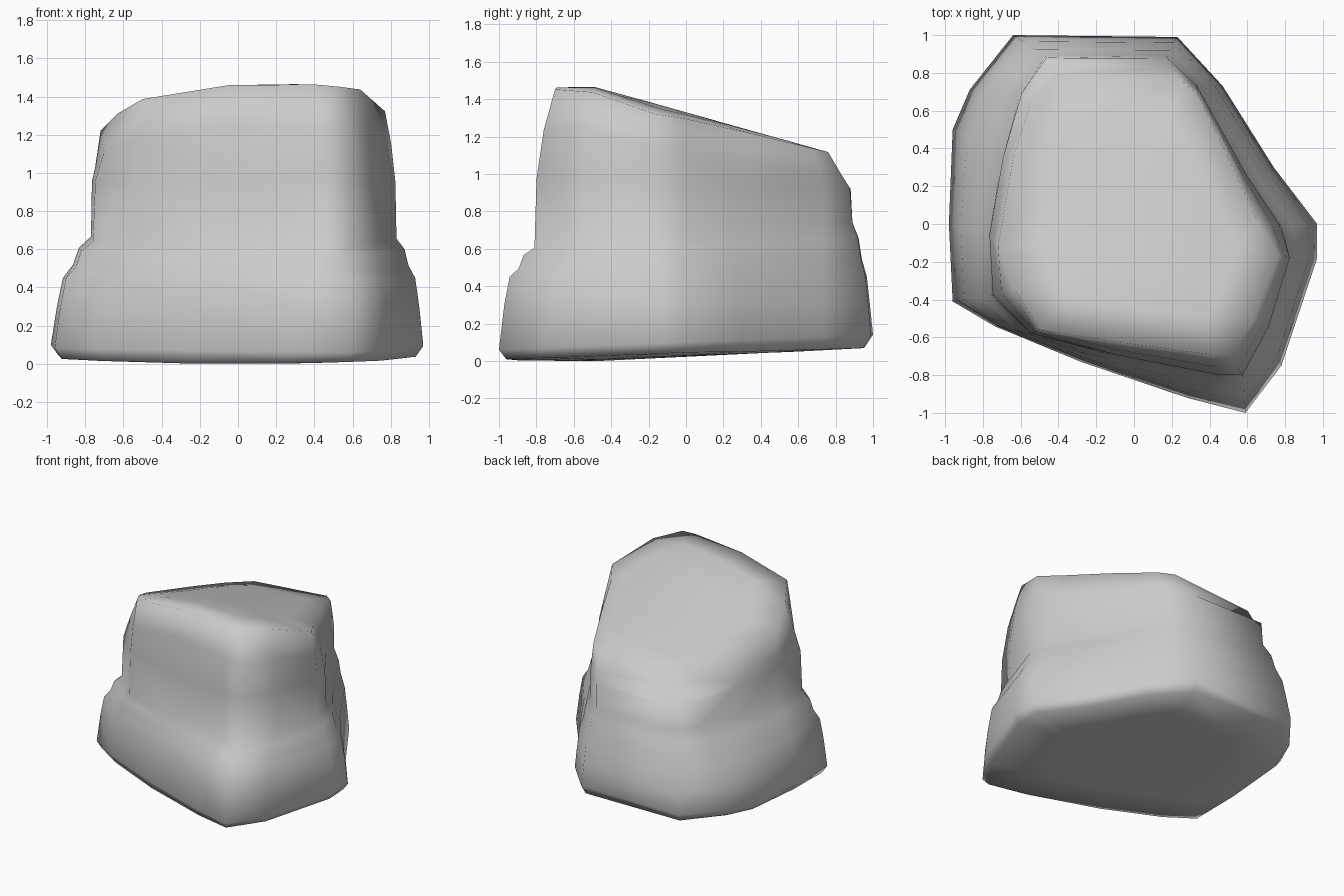
import bpy
import bmesh
from mathutils import Vector

default_cube = bpy.data.objects.get("Cube")
if default_cube:
    bpy.data.objects.remove(default_cube, do_unlink=True)

# Matching outlines, clockwise from the back: foot, upper wall and crown edge
FOOT = [(-.64, 1), (.23, .99), (.47, .73), (.74, .3), (.97, 0), (.97, -.18),
        (.78, -.75), (.59, -1), (.28, -.92), (-.28, -.73), (-.74, -.54),
        (-.96, -.41), (-.98, 0), (-.96, .5), (-.87, .71)]
WALL = [(-.47, .89), (.17, .89), (.33, .74), (.6, .26), (.78, 0), (.83, -.18),
        (.72, -.55), (.58, -.81), (.45, -.81), (-.1, -.7), (-.55, -.58),
        (-.76, -.38), (-.77, -.05), (-.7, .35), (-.6, .7)]
CROWN = [(-.41, .79), (.25, .76), (.34, .68), (.5, .35), (.66, 0), (.77, -.17),
         (.64, -.5), (.52, -.7), (.4, -.69), (-.05, -.63), (-.5, -.56),
         (-.63, -.35), (-.72, -.12), (-.64, .35), (-.55, .63)]


def blend(first, second, amount):
    """Mix two outlines point by point."""
    return [Vector(a).lerp(Vector(b), amount) for a, b in zip(first, second)]


def shrink(outline, factor):
    """Scale an outline about its own middle."""
    points = [Vector(p) for p in outline]
    middle = sum(points, Vector((0, 0))) / len(points)
    return [middle.lerp(p, factor) for p in points]


def crown_height(x, y):
    """Top surface: slopes down to the back and falls away to both sides."""
    return min(1.47, 1.33 - .28 * y) - .17 * (x - .2) ** 2


def underside_height(x, y):
    """Underside: lifts to the back and a little to both sides."""
    return max(0, .02 + .05 * y) + .03 * x * x


def tilted(height, slope):
    """Height of a band that rises or falls towards the back."""
    return lambda x, y: height + slope * y


def below_crown(drop, slope):
    """Height of a band hanging under the crown, closer to it at the back."""
    return lambda x, y: crown_height(x, y) - drop + slope * y


# Bands of the rock from underside to top: outline and height rule
bands = [
    (shrink(FOOT, .6), underside_height),
    (shrink(FOOT, .96), underside_height),
    (FOOT, tilted(.1, .04)),
    (blend(FOOT, WALL, .15), tilted(.3, 0)),
    (blend(FOOT, WALL, .3), tilted(.45, 0)),
    (blend(FOOT, WALL, .55), tilted(.52, .03)),
    (blend(FOOT, WALL, .7), tilted(.61, .05)),
    (WALL, tilted(.67, .08)),
    (blend(WALL, CROWN, .1), tilted(.95, -.03)),
    (blend(WALL, CROWN, .45), below_crown(.16, .07)),
    (CROWN, crown_height),
    (shrink(CROWN, .7), crown_height),
    (shrink(CROWN, .3), crown_height),
]

bm = bmesh.new()
rings = []
for outline, height in bands:
    rings.append([bm.verts.new((x, y, height(x, y))) for x, y in outline])

# Skin between neighbouring bands
for lower, upper in zip(rings, rings[1:]):
    for i in range(len(lower)):
        j = (i + 1) % len(lower)
        bm.faces.new((lower[i], lower[j], upper[j], upper[i]))

# Close the underside and the top
bm.faces.new(rings[0])
bm.faces.new(rings[-1])
bmesh.ops.triangulate(bm, faces=bm.faces[:])
bmesh.ops.recalc_face_normals(bm, faces=bm.faces[:])

# Soft, worn shading all over
for face in bm.faces:
    face.smooth = True

mesh = bpy.data.meshes.new("rock")
bm.to_mesh(mesh)
bm.free()
rock = bpy.data.objects.new("rock", mesh)
bpy.context.collection.objects.link(rock)

# Plain grey stone
stone = bpy.data.materials.new("grey stone")
stone.use_nodes = True
grey = (.6, .6, .6, 1)
stone.diffuse_color = grey
stone.node_tree.nodes["Principled BSDF"].inputs["Base Color"].default_value = grey
mesh.materials.append(stone)
